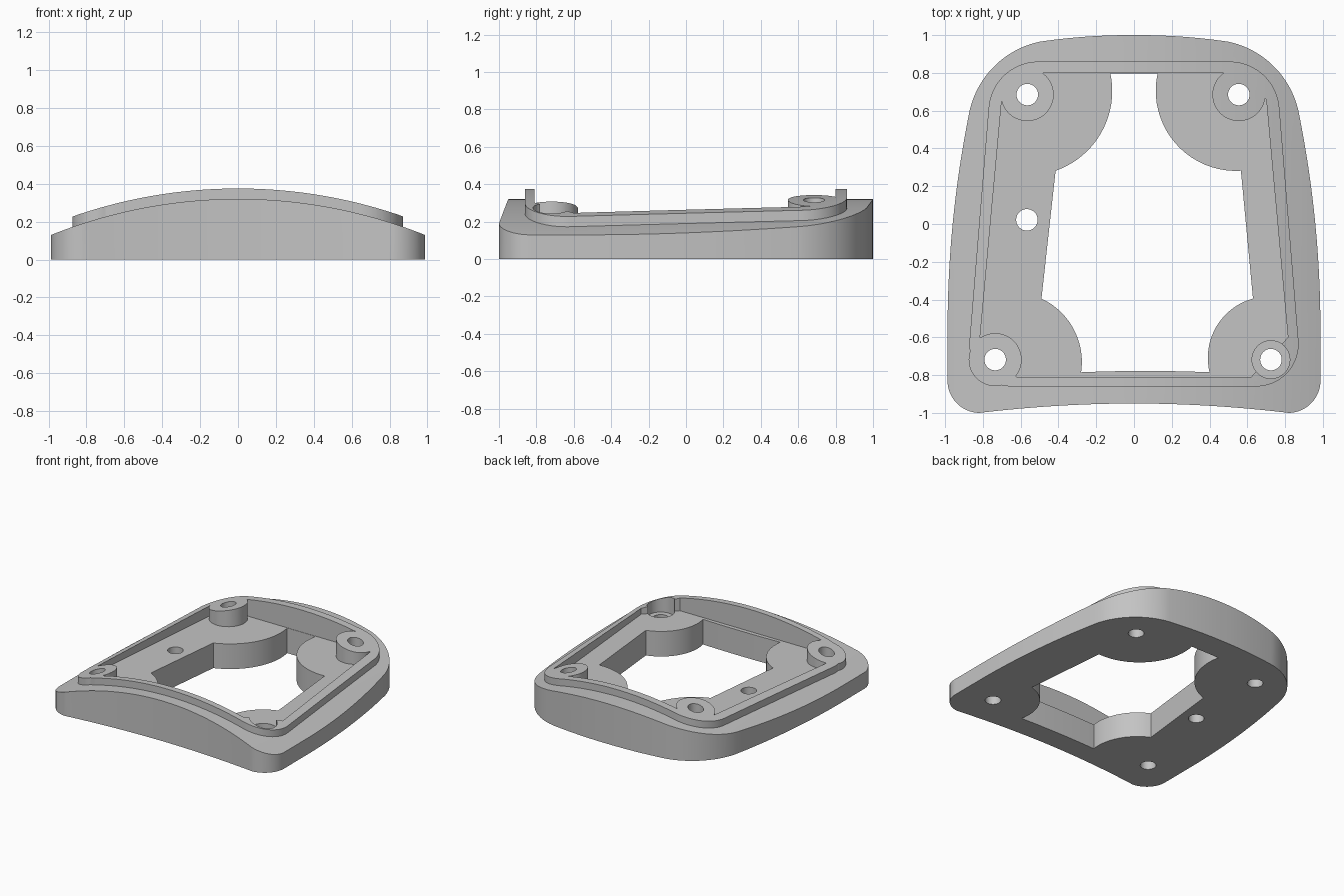
import bpy, bmesh, math
from mathutils import Vector, Matrix

if "Cube" in bpy.data.objects:
    bpy.data.objects.remove(bpy.data.objects["Cube"], do_unlink=True)

FLOOR = 0.2
gray = bpy.data.materials.new("light gray")
gray.use_nodes = True
gray.diffuse_color = (0.55, 0.55, 0.55, 1)
gray.node_tree.nodes["Principled BSDF"].inputs["Base Color"].default_value = gray.diffuse_color


def arc(a, b, c, steps=20):
    """Points on the circle from a through b to c."""
    (ax, ay), (bx, by), (cx, cy) = a, b, c
    d = 2 * (ax * (by - cy) + bx * (cy - ay) + cx * (ay - by))
    qa, qb, qc = ax * ax + ay * ay, bx * bx + by * by, cx * cx + cy * cy
    ox = (qa * (by - cy) + qb * (cy - ay) + qc * (ay - by)) / d
    oy = (qa * (cx - bx) + qb * (ax - cx) + qc * (bx - ax)) / d
    r = math.hypot(ax - ox, ay - oy)
    start = math.atan2(ay - oy, ax - ox)
    mid = (math.atan2(by - oy, bx - ox) - start) % math.tau
    sweep = (math.atan2(cy - oy, cx - ox) - start) % math.tau
    if mid > sweep:
        sweep -= math.tau
    return [(ox + r * math.cos(start + sweep * i / steps),
             oy + r * math.sin(start + sweep * i / steps)) for i in range(steps + 1)]


def circle(x, y, r, n=48):
    return [(x + r * math.cos(math.tau * i / n), y + r * math.sin(math.tau * i / n)) for i in range(n)]


def mirrored(half):
    """Close a right-hand half outline with its mirror image."""
    return half + [(-x, y) for x, y in reversed(half)]


def prism(name, points, z0, z1, turn=None):
    points = [p for i, p in enumerate(points) if math.dist(p, points[i - 1]) > 1e-4]
    bm = bmesh.new()
    face = bm.faces.new([bm.verts.new((x, y, z0)) for x, y in points])
    top = bmesh.ops.extrude_face_region(bm, geom=[face])["geom"]
    bmesh.ops.translate(bm, vec=Vector((0, 0, z1 - z0)),
                        verts=[v for v in top if isinstance(v, bmesh.types.BMVert)])
    if turn:
        bm.transform(turn)
    bmesh.ops.recalc_face_normals(bm, faces=bm.faces)
    mesh = bpy.data.meshes.new(name)
    bm.to_mesh(mesh)
    bm.free()
    mesh.materials.append(gray)
    obj = bpy.data.objects.new(name, mesh)
    bpy.context.collection.objects.link(obj)
    return obj


def combine(obj, other, operation):
    """Apply a boolean and discard the second object."""
    mod = obj.modifiers.new("boolean", 'BOOLEAN')
    mod.operation, mod.object, mod.solver = operation, other, 'EXACT'
    bpy.context.view_layer.objects.active = obj
    bpy.ops.object.modifier_apply(modifier=mod.name)
    bpy.data.objects.remove(other, do_unlink=True)


def crown(obj, peak):
    """Trim the top to a shallow barrel curve across the width."""
    edge = peak - 0.287
    curve = arc((1.2, edge), (0, peak), (-1.2, edge), 64)
    dome = prism("dome", curve + [(-1.2, -1), (1.2, -1)], -1.3, 1.3, Matrix.Rotation(math.pi / 2, 4, 'X'))
    combine(obj, dome, 'INTERSECT')


# Outer body with bowed sides
body_half = (arc((0, 1), (0.25, 0.992), (0.5, 0.965))
             + arc((0.5, 0.965), (0.737, 0.838), (0.868, 0.61))
             + arc((0.868, 0.61), (0.955, 0.05), (0.987, -0.55))
             + arc((0.987, -0.82), (0.935, -0.952), (0.82, -1))
             + arc((0.82, -1), (0.41, -0.963), (0, -0.95)))
body = prism("base_frame", mirrored(body_half), 0, 0.6)
crown(body, 0.32)

# Raised lip set in from the edge
lip_half = (arc((0.5, 0.86), (0.695, 0.78), (0.77, 0.61))
            + arc((0.87, -0.61), (0.81, -0.79), (0.64, -0.86)))
lip = prism("raised_lip", mirrored(lip_half), 0.05, 0.6)
crown(lip, 0.375)
combine(body, lip, 'UNION')

# Recess down to the flat floor
recess = prism("recess", mirrored([(0.49, 0.8), (0.7, 0.66), (0.815, -0.6), (0.62, -0.81)]), FLOOR, 1)
combine(body, recess, 'DIFFERENCE')

# Central opening that leaves rounded corner pads
opening = (arc((0.125, 0.797), (0.24, 0.405), (0.566, 0.282))
           + arc((0.63, -0.395), (0.475, -0.49), (0.4, -0.785))
           + arc((0.4, -0.785), (0.05, -0.778), (-0.28, -0.785))
           + arc((-0.28, -0.785), (-0.335, -0.53), (-0.49, -0.395))
           + arc((-0.415, 0.282), (-0.23, 0.405), (-0.125, 0.797)))
combine(body, prism("opening", opening, -0.5, 0.7), 'DIFFERENCE')

# Corner screw bosses, each drilled through together with the frame
screws = [(-0.565, 0.685), (0.555, 0.685), (-0.735, -0.718), (0.725, -0.718)]
for x, y in screws:
    boss = prism("boss", circle(x, y, 0.14), 0.1, 0.6)
    crown(boss, 0.375)
    combine(boss, prism("hole", circle(x, y, 0.057, 32), -0.5, 0.9), 'DIFFERENCE')
    combine(body, prism("socket", circle(x, y, 0.1), 0.15, 0.8), 'DIFFERENCE')
    combine(body, prism("hole", circle(x, y, 0.057, 32), -0.5, 0.9), 'DIFFERENCE')
    combine(body, boss, 'UNION')

# Single side hole
combine(body, prism("hole", circle(-0.567, 0.022, 0.057, 32), -0.5, 0.9), 'DIFFERENCE')

bpy.ops.object.select_all(action='DESELECT')
body.select_set(True)
bpy.context.view_layer.objects.active = body
bpy.ops.object.shade_smooth_by_angle(angle=math.radians(25))
